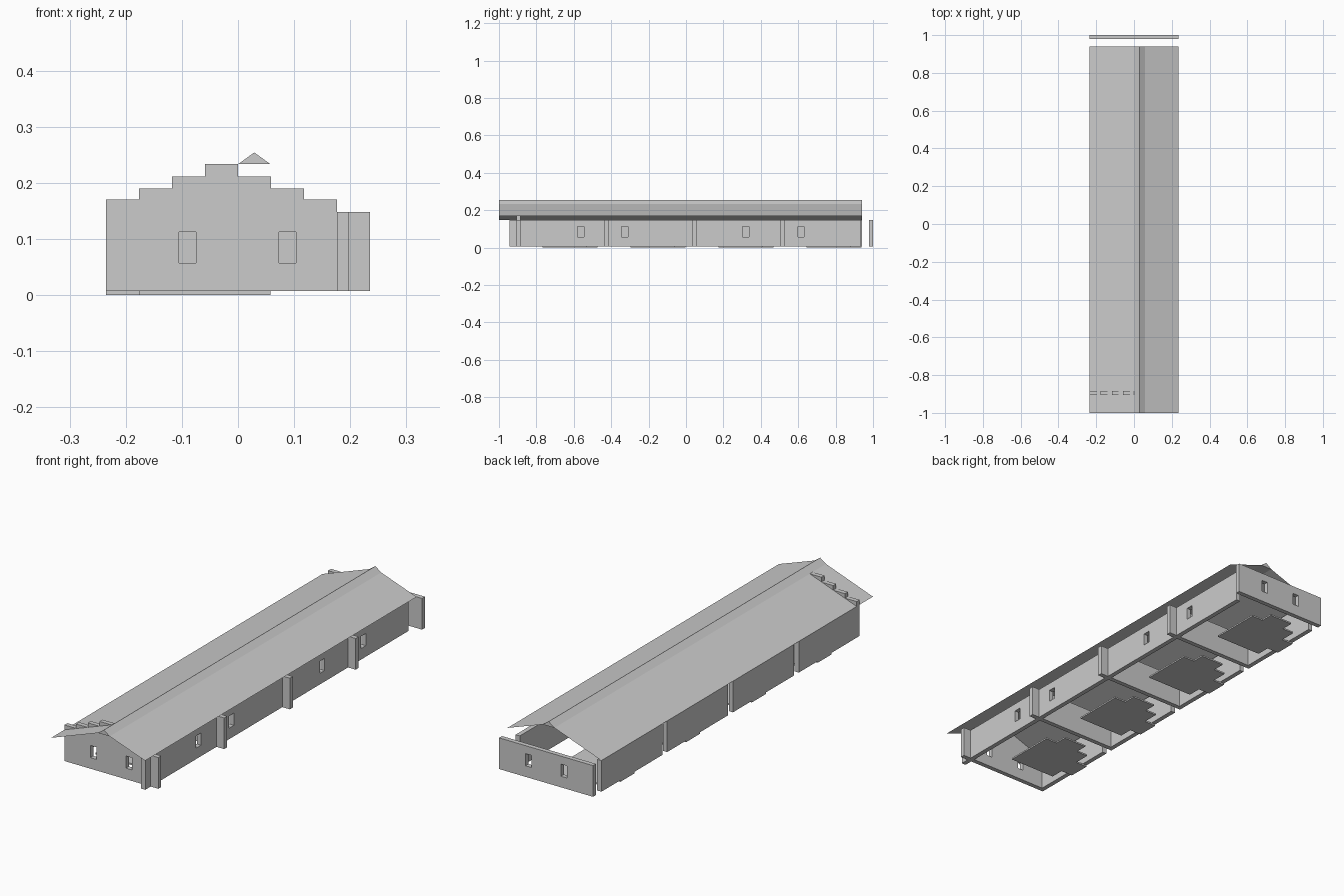
import bpy, bmesh

cube = bpy.data.objects.get("Cube")
if cube:
    bpy.data.objects.remove(cube)

grey = bpy.data.materials.new("plain_grey")
grey.use_nodes = True
grey.diffuse_color = (0.6, 0.6, 0.6, 1)
grey.node_tree.nodes["Principled BSDF"].inputs["Base Color"].default_value = (0.6, 0.6, 0.6, 1)

HALF, WALL, BASE, EAVE = 0.235, 0.021, 0.007, 0.148
BAY = 0.47
CROSS = [-0.905 + BAY * i for i in range(5)]   # front face of each cross wall
SILL, LINTEL = 0.057, 0.112


def prism(name, profile, axis, start, end, closed=True):
    """Extrude a 2D profile along x, y or z; an open profile makes a sheet."""
    bm = bmesh.new()
    place = {"x": lambda a, b, t: (t, a, b),
             "y": lambda a, b, t: (a, t, b),
             "z": lambda a, b, t: (a, b, t)}[axis]
    rows = [[bm.verts.new(place(a, b, t)) for a, b in profile] for t in (start, end)]
    n = len(profile)
    for i in range(n if closed else n - 1):
        j = (i + 1) % n
        bm.faces.new((rows[0][i], rows[0][j], rows[1][j], rows[1][i]))
    if closed:
        bm.faces.new(rows[0])
        bm.faces.new(rows[1])
    bmesh.ops.recalc_face_normals(bm, faces=bm.faces)
    mesh = bpy.data.meshes.new(name)
    bm.to_mesh(mesh)
    bm.free()
    mesh.materials.append(grey)
    obj = bpy.data.objects.new(name, mesh)
    bpy.context.collection.objects.link(obj)
    return obj


def box(name, x0, x1, y0, y1, z0, z1):
    return prism(name, [(x0, y0), (x1, y0), (x1, y1), (x0, y1)], "z", z0, z1)


def cut(wall, x0, x1, y0, y1):
    """Cut a window opening through a wall."""
    tool = box("window_cutter", x0, x1, y0, y1, SILL, LINTEL)
    tool.hide_render = True
    tool.hide_viewport = True
    tool.display_type = 'WIRE'
    mod = wall.modifiers.new("window", 'BOOLEAN')
    mod.operation = 'DIFFERENCE'
    mod.solver = 'EXACT'
    mod.object = tool


# Front wall with a stepped top
heights = [0.17, 0.19, 0.211, 0.233, 0.211, 0.19, 0.17, EAVE]
step = 2 * HALF / len(heights)
outline = [(HALF, BASE), (-HALF, BASE)]
last = None
for i, h in enumerate(heights):
    x = -HALF + i * step
    outline += [(x, h), (x + step, h)]
front_wall = prism("front_wall", outline, "y", CROSS[0], CROSS[0] + WALL)

# Cross walls between the rooms and the detached back wall
for i, y in enumerate(CROSS[1:4]):
    box(f"cross_wall_{i + 1}", -HALF, HALF, y, y + WALL, BASE, EAVE)
back_wall = box("back_wall", -HALF, HALF, 0.979, 1.0, BASE, EAVE)
for wall, y in ((front_wall, CROSS[0]), (back_wall, 0.979)):
    for x in (-0.09, 0.088):
        cut(wall, x - 0.015, x + 0.015, y - 0.03, y + 0.05)

# Long wall with windows
long_wall = box("long_wall", 0.176, 0.197, -0.944, 0.936, BASE, EAVE)
for y in (-0.563, -0.328, 0.32, 0.615):
    cut(long_wall, 0.15, 0.22, y - 0.017, y + 0.017)

# Outer panels and stepped floor slabs, one per room
for i, y in enumerate(CROSS[:4]):
    box(f"outer_panel_{i + 1}", -HALF, -HALF + WALL, y, y + 0.435, BASE, EAVE)
    a, b, c = y + 0.138, y + 0.375, y + 0.432
    slab = [(0.058, a), (0.058, b), (0, b), (0, c), (-0.117, c), (-0.117, b),
            (-0.176, b), (-0.176, y + 0.3), (-HALF, y + 0.3),
            (-HALF, y + 0.2), (-0.176, y + 0.2), (-0.176, a)]
    prism(f"floor_slab_{i + 1}", slab, "z", 0, BASE)

# Thin roof sheets and the ridge cap
prism("left_roof", [(-HALF, EAVE), (0, 0.233)], "y", -1, 0.94, closed=False)
prism("right_roof", [(0.058, 0.233), (HALF, 0.17)], "y", -1, 0.94, closed=False)
prism("ridge_cap", [(0, 0.233), (0.029, 0.254), (0.058, 0.233)], "y", -1, 0.94)
